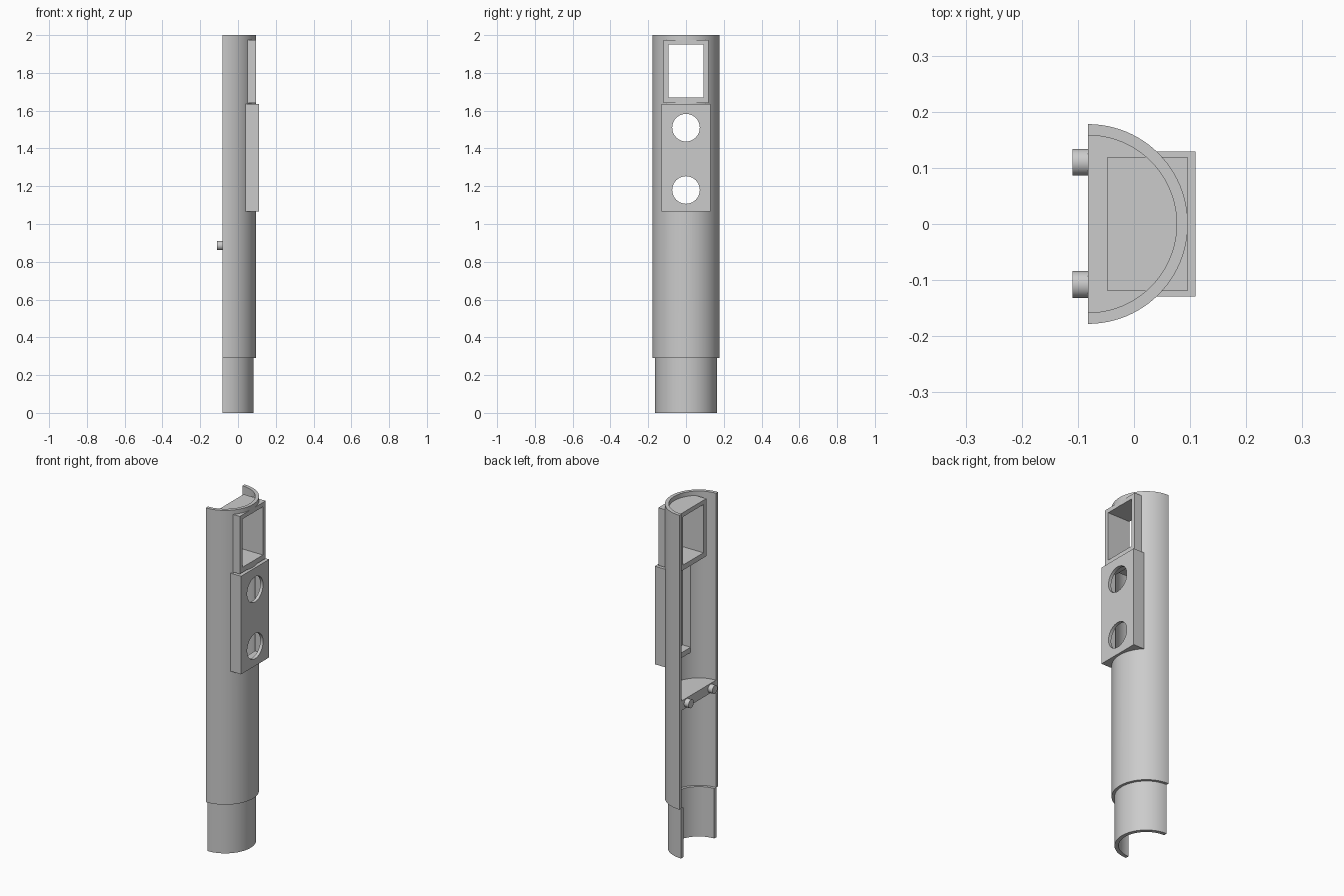
import bpy, bmesh, math
from mathutils import Matrix

if "Cube" in bpy.data.objects:
    bpy.data.objects.remove(bpy.data.objects["Cube"])

grey = bpy.data.materials.new("plain grey")
grey.use_nodes = True
grey.diffuse_color = (0.6, 0.6, 0.6, 1)
grey.node_tree.nodes["Principled BSDF"].inputs["Base Color"].default_value = (0.6, 0.6, 0.6, 1)

CUT_X = -0.082  # plane of the open side


def finish(name, bm):
    bmesh.ops.recalc_face_normals(bm, faces=bm.faces)
    me = bpy.data.meshes.new(name)
    bm.to_mesh(me)
    bm.free()
    me.materials.append(grey)
    ob = bpy.data.objects.new(name, me)
    bpy.context.collection.objects.link(ob)
    return ob


def extrude_outline(name, pts, z0, z1):
    bm = bmesh.new()
    face = bm.faces.new([bm.verts.new((x, y, z0)) for x, y in pts])
    res = bmesh.ops.extrude_face_region(bm, geom=[face])
    top = [v for v in res["geom"] if isinstance(v, bmesh.types.BMVert)]
    bmesh.ops.translate(bm, verts=top, vec=(0, 0, z1 - z0))
    return finish(name, bm)


def arc(r, n=48):
    angles = [math.pi * (i / n - 0.5) for i in range(n + 1)]
    return [(CUT_X + r * math.cos(a), r * math.sin(a)) for a in angles]


def half_tube(name, outer, inner, z0, z1):
    return extrude_outline(name, arc(outer) + arc(inner)[::-1], z0, z1)


def box(name, x0, x1, half_y, z0, z1):
    return extrude_outline(name, [(x0, -half_y), (x1, -half_y), (x1, half_y), (x0, half_y)], z0, z1)


def rod(name, x0, x1, y, z, r):
    bm = bmesh.new()
    place = Matrix.Translation(((x0 + x1) / 2, y, z)) @ Matrix.Rotation(math.pi / 2, 4, 'Y')
    bmesh.ops.create_cone(bm, cap_ends=True, segments=40, radius1=r, radius2=r,
                          depth=x1 - x0, matrix=place)
    return finish(name, bm)


def activate(ob):
    bpy.ops.object.select_all(action='DESELECT')
    ob.select_set(True)
    bpy.context.view_layer.objects.active = ob


def cut(ob, cutters):
    activate(ob)
    for c in cutters:
        m = ob.modifiers.new("cut", 'BOOLEAN')
        m.operation, m.solver, m.object = 'DIFFERENCE', 'EXACT', c
        bpy.ops.object.modifier_apply(modifier=m.name)


# Half-round shell and its narrower spigot
shell = half_tube("shell", 0.178, 0.158, 0.29, 2.0)
spigot = half_tube("spigot", 0.163, 0.142, 0, 0.29)

# Window frame through the wall, and hollow housing with two round ports
window = box("window_frame", -0.047, 0.095, 0.119, 1.64, 1.975)
housing = box("port_housing", 0.04, 0.11, 0.129, 1.065, 1.635)

window_cut = box("window_cutter", -0.07, 0.13, 0.093, 1.67, 1.95)
cavity_cut = box("cavity_cutter", 0.0, 0.092, 0.1, 1.095, 1.605)
port_cuts = [rod("port_cutter", 0.05, 0.14, 0, z, 0.073) for z in (1.18, 1.51)]

cut(window, [window_cut])
cut(housing, [cavity_cut] + port_cuts)
cut(shell, [window_cut, cavity_cut] + port_cuts)
for c in [window_cut, cavity_cut] + port_cuts:
    bpy.data.objects.remove(c)

# Inner shelf with a pair of pegs
shelf = extrude_outline("shelf", arc(0.165), 0.858, 0.914)
pegs = [rod("peg_" + side, -0.11, CUT_X + 0.01, y, 0.886, 0.024)
        for side, y in (("left", 0.11), ("right", -0.108))]

for ob in [shell, spigot, window, housing, shelf] + pegs:
    activate(ob)
    bpy.ops.object.shade_smooth_by_angle(angle=math.radians(30))
